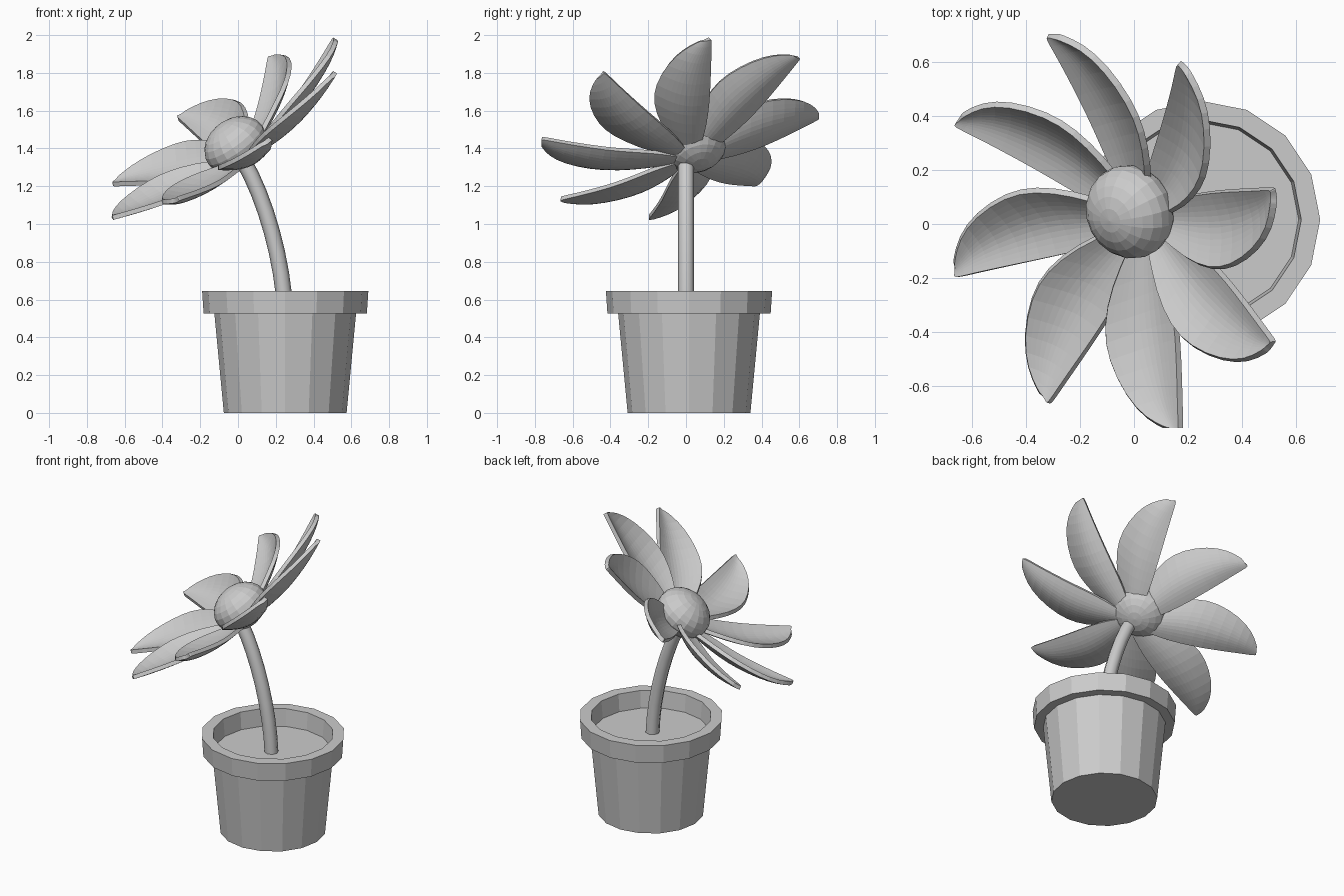
import bpy, bmesh, math
from mathutils import Vector, Matrix

if "Cube" in bpy.data.objects:
    bpy.data.objects.remove(bpy.data.objects["Cube"])

def make_object(name, verts, faces):
    me = bpy.data.meshes.new(name)
    me.from_pydata(verts, [], faces)
    bm = bmesh.new()
    bm.from_mesh(me)
    bmesh.ops.remove_doubles(bm, verts=bm.verts, dist=1e-5)
    bmesh.ops.recalc_face_normals(bm, faces=bm.faces)
    bm.to_mesh(me)
    bm.free()
    ob = bpy.data.objects.new(name, me)
    bpy.context.collection.objects.link(ob)
    return ob

def lathe(name, profile, sides, centre):
    verts, faces = [], []
    for r, z in profile:
        for i in range(sides):
            a = 2 * math.pi * i / sides
            verts.append((centre[0] + r * math.cos(a), centre[1] + r * math.sin(a), z))
    for j in range(len(profile) - 1):
        for i in range(sides):
            k = (i + 1) % sides
            faces.append((j * sides + i, j * sides + k, (j + 1) * sides + k, (j + 1) * sides + i))
    faces.append(tuple(range(sides)))
    faces.append(tuple((len(profile) - 1) * sides + i for i in range(sides)))
    return make_object(name, verts, faces)

# Pot with rim, filled with soil
lathe("pot", [(.325, 0), (.375, .525), (.432, .525), (.44, .645), (.37, .645), (.36, .53)], 16, (.25, .016))

# Bent stem
curve = bpy.data.curves.new("stem", 'CURVE')
curve.dimensions = '3D'
curve.bevel_depth = .043
curve.bevel_resolution = 2
curve.use_fill_caps = True
curve.resolution_u = 8
spline = curve.splines.new('BEZIER')
spline.bezier_points.add(1)
p0, p1 = spline.bezier_points
for p, co, h in ((p0, (.25, 0, .52), (-.01, 0, .28)), (p1, (.025, 0, 1.34), (-.12, 0, .2))):
    p.co = co
    p.handle_right = Vector(co) + Vector(h)
    p.handle_left = Vector(co) - Vector(h)
stem = bpy.data.objects.new("stem", curve)
bpy.context.collection.objects.link(stem)

# Tilted frame of the flower head
n = Vector((-.565, -.25, .786)).normalized()
u = Vector((.759, .215, .614))
u = (u - n * u.dot(n)).normalized()
v = n.cross(u)
frame = Matrix((u, v, n)).transposed().to_4x4()
head = Matrix.Translation((.04, .017, 1.348)) @ frame

# Flower centre
bm = bmesh.new()
bmesh.ops.create_uvsphere(bm, u_segments=18, v_segments=12, radius=1)
me = bpy.data.meshes.new("flower_centre")
bm.to_mesh(me)
bm.free()
centre = bpy.data.objects.new("flower_centre", me)
bpy.context.collection.objects.link(centre)
centre.matrix_world = Matrix.Translation((-.015, .045, 1.42)) @ frame @ Matrix.Diagonal((.176, .176, .135, 1))

# Cupped petal: bulging edge, straight edge and cup depth for each row
bulge = [(0, -.02, 0), (.08, -.08, .04), (.2, -.175, .10), (.33, -.235, .145), (.45, -.245, .17),
         (.6, -.205, .19), (.7, -.14, .20), (.755, -.06, .205)]
straight = [(0, .02, -.01), (.08, .035, .005), (.2, .045, .025), (.33, .04, .05), (.45, .03, .08),
            (.6, .015, .135), (.7, .005, .175), (.775, 0, .205)]
depth = [0, .015, .035, .045, .045, .035, .02, .005]
COLS = 6
verts, faces = [], []
for b, s, d in zip(bulge, straight, depth):
    for c in range(COLS + 1):
        t = c / COLS
        p = Vector(s).lerp(Vector(b), t)
        p.z -= d * math.sin(math.pi * t)
        verts.append(p)
for r in range(len(bulge) - 1):
    for c in range(COLS):
        i = r * (COLS + 1) + c
        faces.append((i + 1, i, i + COLS + 1, i + COLS + 2))
first = make_object("petal_1", verts, faces)
if first.data.polygons[20].normal.z < 0:
    first.data.flip_normals()

# Eight petals round the centre
for k in range(8):
    petal = first if k == 0 else bpy.data.objects.new("petal_%d" % (k + 1), first.data)
    if k:
        bpy.context.collection.objects.link(petal)
    petal.matrix_world = head @ Matrix.Rotation(k * math.pi / 4, 4, 'Z')
    sub = petal.modifiers.new("smooth", 'SUBSURF')
    sub.levels = sub.render_levels = 1
    thick = petal.modifiers.new("thickness", 'SOLIDIFY')
    thick.thickness = .025
    thick.offset = 0
